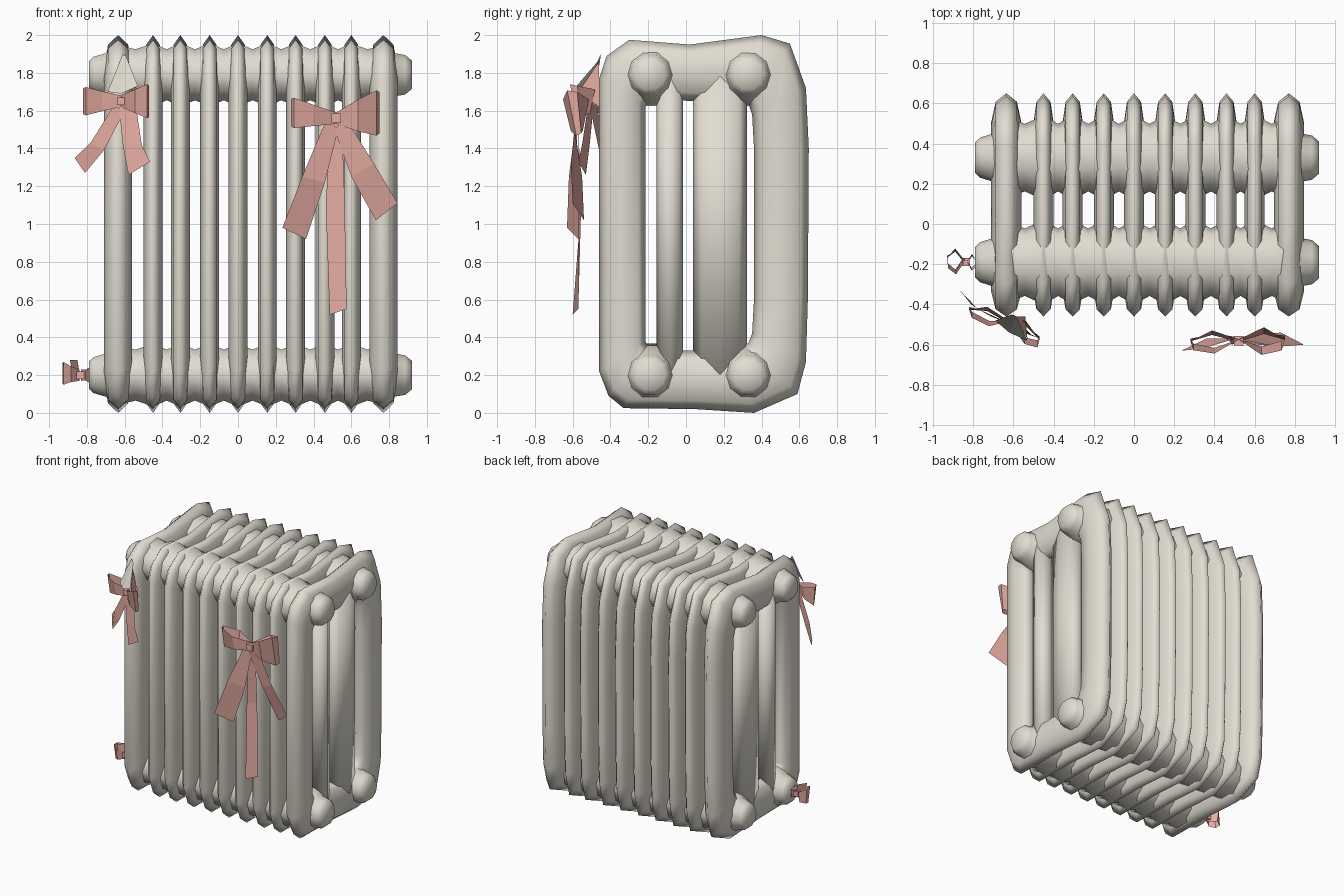
import bpy, bmesh, math
from mathutils import Vector as V

if "Cube" in bpy.data.objects:
    bpy.data.objects.remove(bpy.data.objects["Cube"])


def material(name, rgb):
    m = bpy.data.materials.new(name)
    m.diffuse_color = (*rgb, 1)
    m.use_nodes = True
    m.node_tree.nodes["Principled BSDF"].inputs["Base Color"].default_value = m.diffuse_color
    return m


CREAM = material("cream grey iron", (0.76, 0.725, 0.645))
PINK = material("dusty pink ribbon", (0.80, 0.42, 0.365))


def finish(name, bm, mat, angle=None):
    me = bpy.data.meshes.new(name)
    if angle:
        bmesh.ops.recalc_face_normals(bm, faces=bm.faces)
    bm.to_mesh(me)
    bm.free()
    me.materials.append(mat)
    ob = bpy.data.objects.new(name, me)
    bpy.context.collection.objects.link(ob)
    if angle:
        bpy.ops.object.select_all(action='DESELECT')
        ob.select_set(True)
        bpy.context.view_layer.objects.active = ob
        bpy.ops.object.shade_smooth_by_angle(angle=math.radians(angle))
    return ob


def skin(bm, rings, closed=False):
    """Bridge rings of points; cap the ends unless the path is closed."""
    vs = [[bm.verts.new(p) for p in r] for r in rings]
    n = len(vs[0])
    for i in range(len(vs) - (0 if closed else 1)):
        a, b = vs[i], vs[(i + 1) % len(vs)]
        for k in range(n):
            bm.faces.new((a[k], a[(k + 1) % n], b[(k + 1) % n], b[k]))
    if not closed:
        bm.faces.new(vs[0])
        bm.faces.new(vs[-1])


# ---- cast sections: a looped frame with two inner columns
OUTER = [(-.46, .22), (-.46, 1.77), (-.42, 1.89), (-.30, 1.975), (.02, 1.95), (.40, 2.0),
         (.55, 1.955), (.635, 1.72), (.65, 1.40), (.645, .60), (.635, .27), (.59, .10),
         (.36, 0), (.05, .02), (-.33, .025), (-.41, .09)]
INNER = [(-.215, .38), (-.215, 1.62), (-.20, 1.64), (-.14, 1.66), (.05, 1.65), (.28, 1.66),
         (.33, 1.64), (.35, 1.58), (.36, 1.40), (.36, .60), (.35, .42), (.33, .37),
         (.28, .34), (.05, .33), (-.14, .33), (-.20, .35)]
SIDES = 8


def section(i, x, half):
    bm = bmesh.new()
    rings = []
    for o, n in zip(OUTER, INNER):
        o, n = V((x, *o)), V((x, *n))
        mid, arm = (o + n) / 2, (o - n) / 2
        rings.append([mid + arm * math.cos(t) + V((half * math.sin(t), 0, 0))
                      for t in (k * math.tau / SIDES for k in range(SIDES))])
    skin(bm, rings, closed=True)
    for y, ry in ((-.085, .07), (.18, .142)):
        skin(bm, [[V((x + half * .92 * math.sin(k * math.tau / 8),
                      y + ry * math.cos(k * math.tau / 8), z)) for k in range(8)]
                  for z in (.2, 1.8)])
    finish(f"radiator_section_{i + 1}", bm, CREAM, 120)


XS = [-.635, -.45, -.305, -.15, 0, .155, .305, .46, .60, .77]
for i, x in enumerate(XS):
    section(i, x, .075 if i in (0, 9) else .05)

# ---- header pipes linking the sections, with end bosses
for z, level in ((1.79, "top"), (.20, "bottom")):
    for y, side in ((-.19, "front"), (.33, "back")):
        stations = [(-.79, .075, .075), (-.765, .10, .10), (-.70, .12, .12), (XS[0], .20, .165)]
        for a, b in zip(XS, XS[1:]):
            stations += [((a + b) / 2, .168, .142), (b, .21, .175 if b < .7 else .165)]
        stations += [(.83, .12, .12), (.885, .11, .11), (.92, .08, .08)]
        bm = bmesh.new()
        skin(bm, [[V((x, y + ry * math.cos(k * math.tau / 10), z + rz * math.sin(k * math.tau / 10)))
                   for k in range(10)] for x, ry, rz in stations])
        finish(f"{level}_{side}_header", bm, CREAM, 100)


# ---- ribbons: strips between pairs of edge points
def strip(bm, pairs):
    vs = [(bm.verts.new(a), bm.verts.new(b)) for a, b in pairs]
    for (a, b), (c, d) in zip(vs, vs[1:]):
        bm.faces.new((a, b, d, c))


def bow_loop(bm, knot, tip, h, depth):
    """Teardrop ribbon loop from the knot to its outer fold and back, leaning forward."""
    knot, tip = V(knot), V(tip)
    path = [(0, .03, 0, .2), (.5, h * .7, -depth, -.25), (.93, h, -depth * .5, -.2),
            (1, h * .9, depth * .3, -.1), (.55, h * .7, depth, .2), (0, .03, 0, .2)]
    pairs = []
    for t, w, d, lean in path:
        c = knot.lerp(tip, t) + V((0, d, 0))
        up = V((0, lean, 1)) * w
        pairs.append((c + up, c - up))
    strip(bm, pairs)


def knot_block(bm, c, r):
    geo = bmesh.ops.create_cube(bm, size=r * 1.6)
    bmesh.ops.translate(bm, verts=geo["verts"], vec=V(c))


# large bow at front right
bm = bmesh.new()
K = (.52, -.58, 1.56)
knot_block(bm, K, .03)
bow_loop(bm, K, (.28, -.59, 1.59), .08, .045)
bow_loop(bm, K, (.75, -.58, 1.59), .12, .05)
strip(bm, [((.47, -.58, 1.56), (.53, -.59, 1.50)), ((.34, -.62, 1.25), (.46, -.57, 1.22)),
           ((.235, -.63, .98), (.36, -.57, .92))])
strip(bm, [((.51, -.59, 1.50), (.57, -.58, 1.56)), ((.60, -.55, 1.25), (.72, -.61, 1.32)),
           ((.73, -.54, 1.02), (.845, -.60, 1.11))])
strip(bm, [((.49, -.57, 1.54), (.55, -.57, 1.54)), ((.465, -.555, 1.10), (.565, -.57, 1.12)),
           ((.485, -.60, .52), (.575, -.57, .55))])
finish("large_ribbon_bow", bm, PINK)

# bow at front left, hung from the first section
bm = bmesh.new()
K = (-.62, -.49, 1.65)
knot_block(bm, K, .025)
bow_loop(bm, K, (-.82, -.43, 1.65), .075, .035)
bow_loop(bm, K, (-.47, -.58, 1.65), .09, .045)
strip(bm, [((-.65, -.48, 1.64), (-.61, -.50, 1.58)), ((-.78, -.42, 1.43), (-.71, -.46, 1.39)),
           ((-.865, -.33, 1.35), (-.81, -.40, 1.27))])
strip(bm, [((-.63, -.49, 1.62), (-.54, -.52, 1.62)), ((-.61, -.51, 1.42), (-.51, -.55, 1.42)),
           ((-.58, -.53, 1.26), (-.465, -.57, 1.33))])
strip(bm, [((-.60, -.46, 1.86), (-.595, -.46, 1.84)), ((-.53, -.57, 1.70), (-.54, -.46, 1.62))])
finish("left_ribbon_bow", bm, PINK)
bm = bmesh.new()
strip(bm, [((-.61, -.45, 1.90), (-.59, -.46, 1.88)), ((-.69, -.48, 1.70), (-.62, -.54, 1.69))])
strip(bm, [((-.60, -.45, 1.90), (-.585, -.46, 1.87)), ((-.62, -.54, 1.69), (-.53, -.58, 1.73))])
finish("bow_hanger", bm, CREAM)

# small bow on the lower left boss
bm = bmesh.new()
knot_block(bm, (-.835, -.19, .20), .025)
bow_loop(bm, (-.84, -.19, .20), (-.93, -.18, .21), .06, .055)
bow_loop(bm, (-.83, -.19, .20), (-.785, -.19, .20), .04, .035)
strip(bm, [((-.88, -.23, .23), (-.84, -.17, .22)), ((-.89, -.23, .28), (-.85, -.17, .28))])
finish("small_ribbon_bow", bm, PINK)
